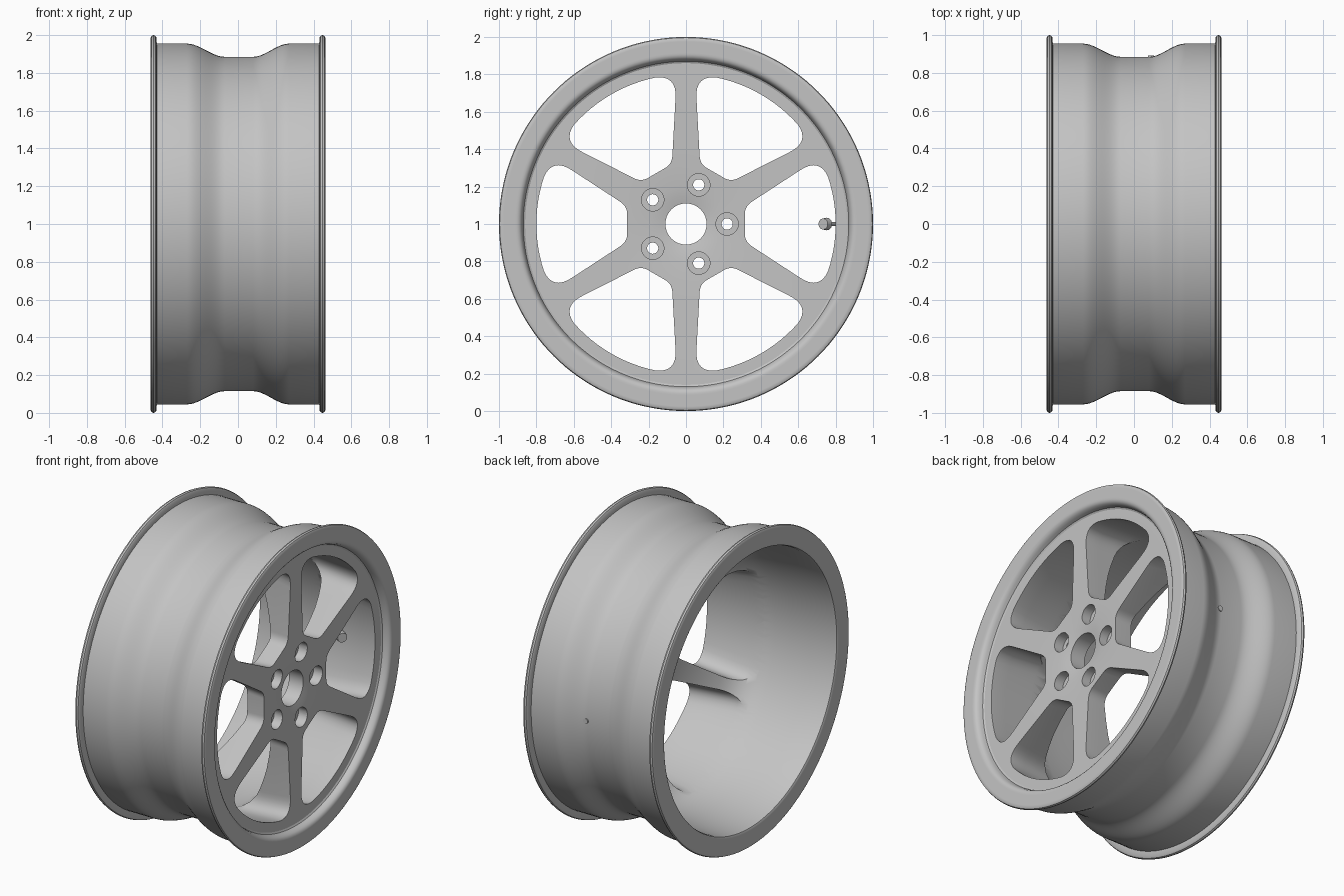
import bpy, bmesh, math
from mathutils import Vector, Matrix

if "Cube" in bpy.data.objects:
    bpy.data.objects.remove(bpy.data.objects["Cube"])

CENTRE = Vector((0, 0, 1))
FACE_X = 0.462

metal = bpy.data.materials.new("grey metal")
metal.use_nodes = True
metal.diffuse_color = (0.55, 0.55, 0.55, 1)
metal.node_tree.nodes["Principled BSDF"].inputs["Base Color"].default_value = (0.55, 0.55, 0.55, 1)


def make_object(name, bm):
    bmesh.ops.recalc_face_normals(bm, faces=bm.faces)
    mesh = bpy.data.meshes.new(name)
    bm.to_mesh(mesh)
    bm.free()
    mesh.materials.append(metal)
    obj = bpy.data.objects.new(name, mesh)
    bpy.context.collection.objects.link(obj)
    return obj


def activate(obj):
    bpy.ops.object.select_all(action="DESELECT")
    obj.select_set(True)
    bpy.context.view_layer.objects.active = obj


def smooth(obj, angle=30):
    activate(obj)
    bpy.ops.object.shade_smooth_by_angle(angle=math.radians(angle))


def ease(a, b, steps=12):
    """S-shaped blend between two profile points."""
    pts = []
    for i in range(steps + 1):
        t = i / steps
        pts.append((a[0] + (b[0] - a[0]) * t, a[1] + (b[1] - a[1]) * t * t * (3 - 2 * t)))
    return pts


def corner(a, b, c, steps=8):
    """Rounded corner from a to c, pulled towards b."""
    pts = []
    for i in range(steps + 1):
        t = i / steps
        pts.append(Vector(a) * (1 - t) ** 2 + Vector(b) * 2 * t * (1 - t) + Vector(c) * t * t)
    return pts


def window_outline(inner, outer, radius, arc_degrees):
    """Rounded window between two spokes, symmetric about the first axis."""
    inner, outer, arc = Vector(inner), Vector(outer), math.radians(arc_degrees)
    side = (outer - inner).normalized()
    rim = [Vector((radius * math.cos(arc * k / 6), radius * math.sin(arc * k / 6))) for k in range(6, -1, -1)]
    half = corner((inner.x, inner.y - 0.04), inner, inner + side * 0.045)
    half += corner(outer - side * 0.12, outer, rim[0]) + rim[1:]
    return half + [Vector((p.x, -p.y)) for p in reversed(half[:-1])]


def add_cylinder(bm, start, end, r1, r2=None, sides=32):
    start, end = Vector(start), Vector(end)
    axis = end - start
    matrix = Matrix.Translation((start + end) / 2) @ axis.to_track_quat("Z", "Y").to_matrix().to_4x4()
    bmesh.ops.create_cone(bm, cap_ends=True, segments=sides, radius1=r1,
                          radius2=r1 if r2 is None else r2, depth=axis.length, matrix=matrix)


def cut(target, cutter):
    cutter.hide_render = True
    mod = target.modifiers.new("cut", "BOOLEAN")
    mod.operation = "DIFFERENCE"
    mod.solver = "EXACT"
    mod.object = cutter
    activate(target)
    bpy.ops.object.modifier_apply(modifier=mod.name)
    bpy.data.objects.remove(cutter)


# Wheel section as (x, radius): outer barrel, front face, hub bore, arched back face
bead = [(-FACE_X, 0.975), (-FACE_X, 0.986), (-0.457, 0.996), (-0.447, 1.0), (-0.437, 0.996),
        (-0.431, 0.986), (-0.43, 0.955)]
barrel = ease((-0.27, 0.955), (-0.07, 0.885)) + ease((0.08, 0.885), (0.27, 0.955))
front_bead = [(-x, r) for x, r in reversed(bead)]
front_face = [(FACE_X, 0.915), (FACE_X, 0.905), (0.459, 0.893), (0.45, 0.882), (0.435, 0.875), (0.418, 0.87),
              (0.412, 0.86), (0.412, 0.82), (0.41, 0.6), (0.408, 0.4), (0.405, 0.3),
              (0.4, 0.2), (0.394, 0.15), (0.386, 0.11)]
back_face = [(0.285, 0.11), (0.285, 0.28), (0.278, 0.36), (0.262, 0.45), (0.24, 0.54), (0.212, 0.62),
             (0.182, 0.69), (0.155, 0.74), (0.12, 0.782),
             (0.08, 0.813), (0.03, 0.835), (-0.04, 0.847), (-0.15, 0.852), (-0.28, 0.866), (-0.44, 0.87),
             (-0.457, 0.875), (-FACE_X, 0.885), (-FACE_X, 0.895)]
section = bead + barrel + front_bead + front_face + back_face

bm = bmesh.new()
verts = [bm.verts.new((x, 0, 1 + r)) for x, r in section]
edges = [bm.edges.new((v, verts[i - 1])) for i, v in enumerate(verts)]
bmesh.ops.spin(bm, geom=verts + edges, cent=CENTRE, axis=(1, 0, 0), angle=math.tau, steps=144)
bmesh.ops.remove_doubles(bm, verts=bm.verts, dist=0.0001)
wheel = make_object("wheel", bm)

# Six windows that widen towards the back, leaving tapering spokes
front = window_outline((0.315, 0.095), (0.712, 0.354), 0.8, 18.5)
back = window_outline((0.295, 0.115), (0.74, 0.405), 0.838, 21)

bm = bmesh.new()
for k in range(6):
    turn = Matrix.Rotation(math.tau * k / 6, 3, "X")
    rings = []
    for x in (0.6, 0.4, 0.3, 0.2, 0.1, 0.0):
        blend = max(0, 1 - x / 0.4)
        points = [p.lerp(q, blend) for p, q in zip(front, back)]
        rings.append([bm.verts.new(CENTRE + turn @ Vector((x, p.x, p.y))) for p in points])
    for a, b in zip(rings, rings[1:]):
        for i in range(len(a)):
            bm.faces.new((a[i - 1], a[i], b[i], b[i - 1]))
    bm.faces.new(rings[0])
    bm.faces.new(rings[-1])
cut(wheel, make_object("window_cutter", bm))

# Five bolt holes with wide seats
for name, radius, start in (("bolt_seat_cutter", 0.06, 0.34), ("bolt_hole_cutter", 0.03, 0.1)):
    bm = bmesh.new()
    for k in range(5):
        a = math.tau * k / 5
        y, z = 0.22 * math.cos(a), 1 + 0.22 * math.sin(a)
        add_cylinder(bm, (start, y, z), (0.6, y, z), radius)
    cut(wheel, make_object(name, bm))
smooth(wheel)

# Valve: plug through the barrel, thin slanted stem and cap
root, tip = Vector((0.09, 0.825, 1)), Vector((0.228, 0.733, 1))
bm = bmesh.new()
add_cylinder(bm, (root.x, 0.892, 1), root, 0.017, sides=20)
add_cylinder(bm, root, root.lerp(tip, 0.85), 0.011, sides=16)
add_cylinder(bm, root.lerp(tip, 0.78), tip, 0.034, 0.03, sides=12)
smooth(make_object("valve", bm))
